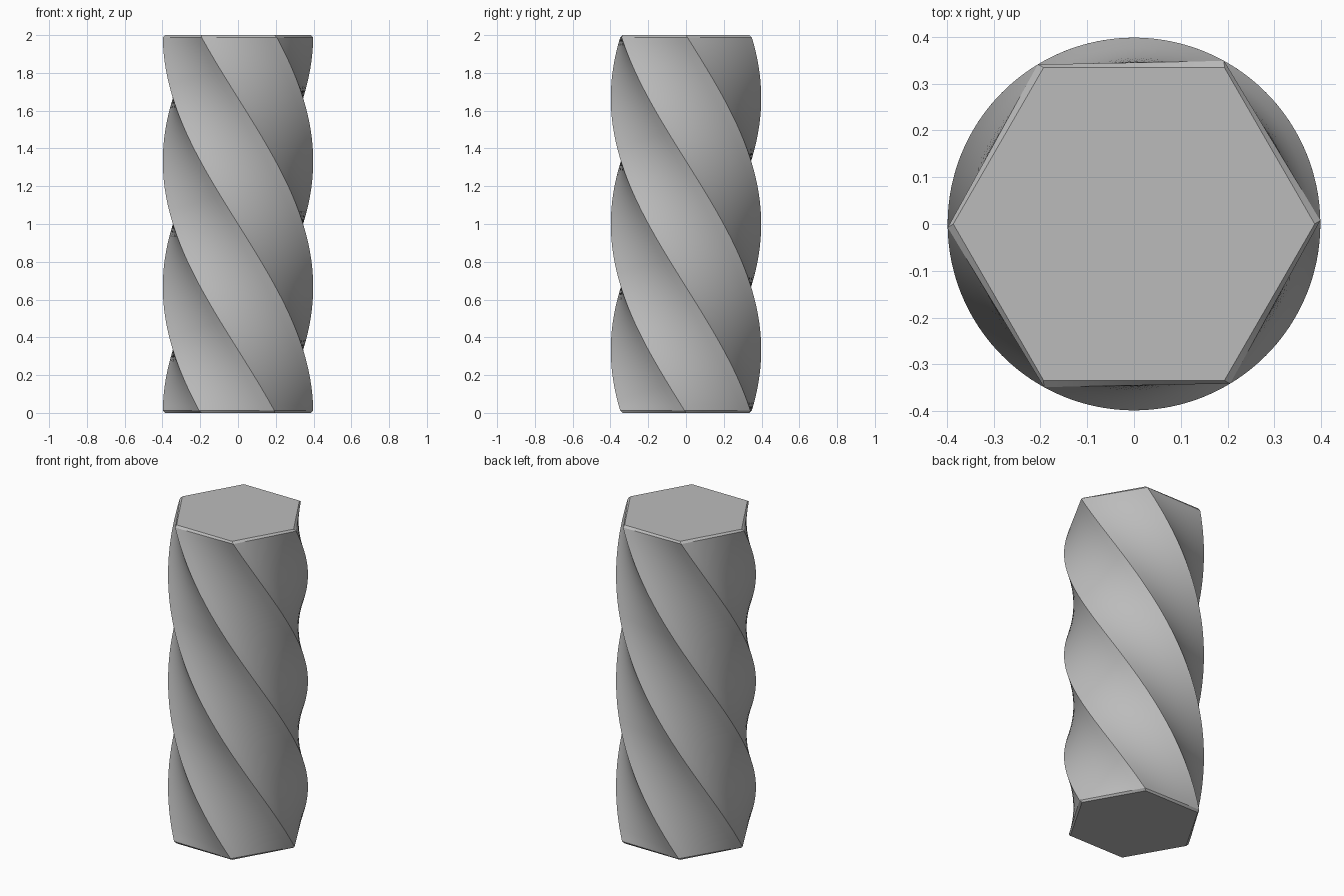
import bpy
import bmesh
from math import cos, sin, pi, radians

cube = bpy.data.objects.get("Cube")
if cube:
    bpy.data.objects.remove(cube, do_unlink=True)

RADIUS, HEIGHT, TWIST = 0.398, 2.0, -pi
SIDES, SPLITS, LAYERS, BEVEL = 6, 8, 72, 0.012

grey = bpy.data.materials.new("plain grey")
grey.use_nodes = True
colour = (0.5, 0.5, 0.5, 1)
grey.diffuse_color = colour
grey.node_tree.nodes["Principled BSDF"].inputs["Base Color"].default_value = colour


def hexagon_ring(bm, z, inset):
    """One hexagonal cross-section, turned according to its height."""
    r, turn = RADIUS - inset, TWIST * z / HEIGHT
    ring = []
    for side in range(SIDES):
        a = turn + side * 2 * pi / SIDES
        b = a + 2 * pi / SIDES
        for i in range(SPLITS):
            t = i / SPLITS
            ring.append(bm.verts.new((r * (cos(a) * (1 - t) + cos(b) * t),
                                      r * (sin(a) * (1 - t) + sin(b) * t), z)))
    return ring


# Twisted hexagonal column with a small chamfer at both ends
bm = bmesh.new()
span = HEIGHT - 2 * BEVEL
levels = [(0, BEVEL)]
levels += [(BEVEL + span * i / LAYERS, 0) for i in range(LAYERS + 1)]
levels += [(HEIGHT, BEVEL)]
rings = [hexagon_ring(bm, z, inset) for z, inset in levels]
for low, high in zip(rings, rings[1:]):
    for i in range(len(low)):
        j = (i + 1) % len(low)
        bm.faces.new((low[i], low[j], high[j], high[i]))

# Flat end caps
bm.faces.new(list(reversed(rings[0])))
bm.faces.new(rings[-1])

mesh = bpy.data.meshes.new("twisted_column")
bm.to_mesh(mesh)
bm.free()
mesh.materials.append(grey)
column = bpy.data.objects.new("twisted_column", mesh)
bpy.context.collection.objects.link(column)
bpy.context.view_layer.objects.active = column
column.select_set(True)
bpy.ops.object.shade_smooth_by_angle(angle=radians(30))
